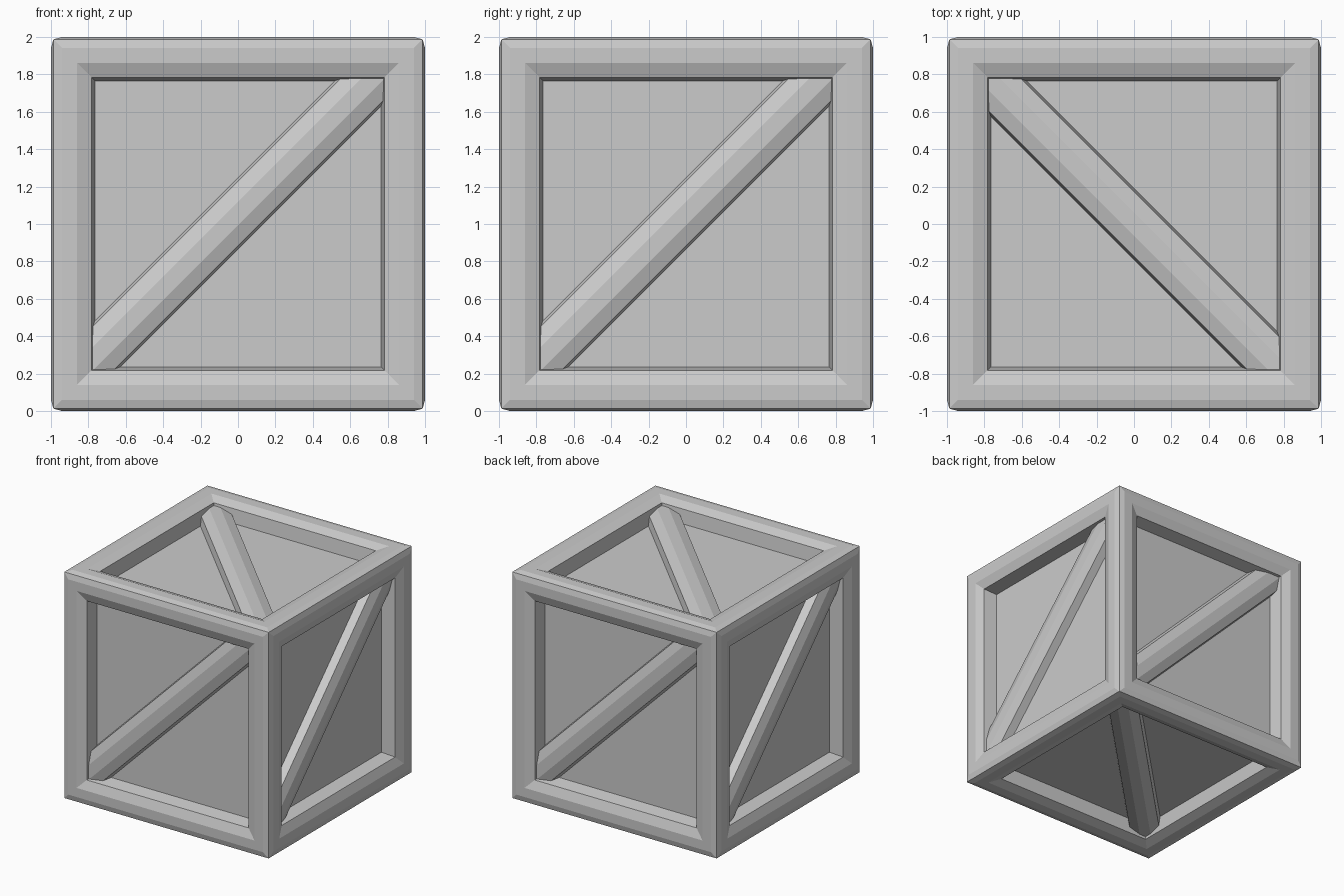
import bpy, bmesh
from math import radians, sqrt
from mathutils import Matrix, Vector

if "Cube" in bpy.data.objects:
    bpy.data.objects.remove(bpy.data.objects["Cube"])

def rot(deg, axis):
    return Matrix.Rotation(radians(deg), 4, axis)

LIFT = Matrix.Translation((0, 0, 1))
# Each face is modelled with its outside facing local +z, then turned into place
FACES = {
    "front": rot(90, 'X'),
    "right": rot(90, 'Z') @ rot(90, 'X'),
    "back": rot(180, 'Z') @ rot(90, 'X'),
    "left": rot(270, 'Z') @ rot(90, 'X'),
    "top": rot(90, 'Z'),
    "bottom": rot(180, 'X') @ rot(90, 'Z'),
}

def finish(bm, name):
    bmesh.ops.remove_doubles(bm, verts=bm.verts, dist=0.0005)
    bmesh.ops.recalc_face_normals(bm, faces=bm.faces)
    mesh = bpy.data.meshes.new(name)
    bm.to_mesh(mesh)
    bm.free()
    bpy.context.collection.objects.link(bpy.data.objects.new(name, mesh))

# Crate body: mitred frame profile (half-width, height) around a sunken panel
PROFILE = [(0.987, 0.987), (0.94, 1.0), (0.86, 1.0), (0.782, 0.97), (0.765, 0.85)]
bm = bmesh.new()
for m in FACES.values():
    rings = [[bm.verts.new(LIFT @ m @ Vector((sx * r, sy * r, h)))
              for sx, sy in ((-1, -1), (1, -1), (1, 1), (-1, 1))] for r, h in PROFILE]
    for a, b in zip(rings, rings[1:]):
        for i in range(4):
            j = (i + 1) % 4
            bm.faces.new((a[i], a[j], b[j], b[i]))
    bm.faces.new(rings[-1])
finish(bm, "crate_body")

# Diagonal braces: chamfered bar across each panel, ends buried in the frame
SECTION = [(-0.137, 0.84), (-0.122, 0.92), (-0.045, 0.948),
           (0.045, 0.948), (0.122, 0.92), (0.137, 0.84)]
for name, m in FACES.items():
    shift = 0.0 if name in ("top", "bottom") else 0.04
    place = LIFT @ m @ rot(45, 'Z')
    bm = bmesh.new()
    ends = [[bm.verts.new(place @ Vector((x, y + shift, h))) for y, h in SECTION]
            for x in (-0.82 * sqrt(2), 0.82 * sqrt(2))]
    n = len(SECTION)
    for i in range(n):
        j = (i + 1) % n
        bm.faces.new((ends[0][i], ends[0][j], ends[1][j], ends[1][i]))
    for e in ends:
        bm.faces.new(e)
    finish(bm, name + "_brace")
